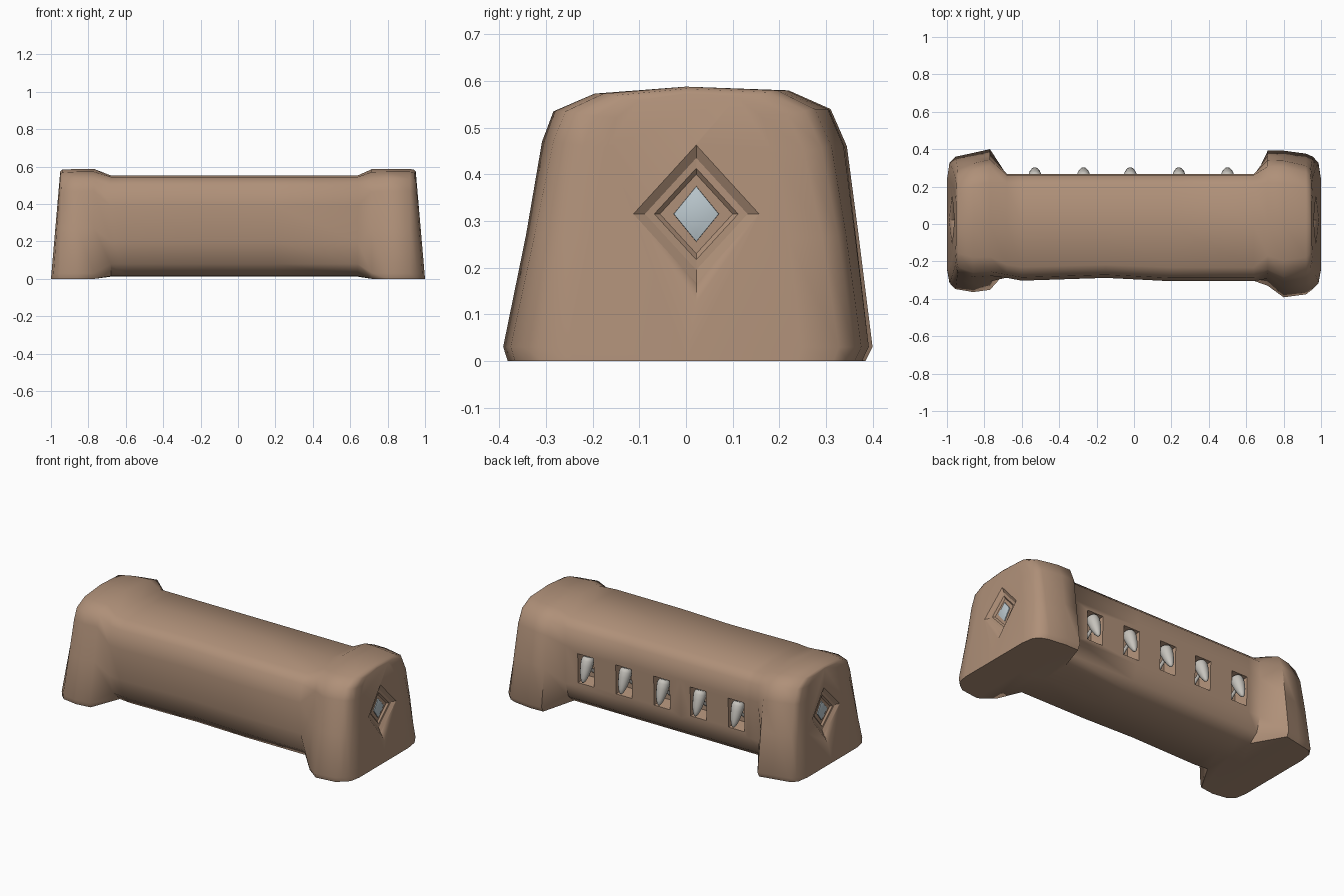
import bpy, bmesh, math
from mathutils import Vector

if "Cube" in bpy.data.objects:
    bpy.data.objects.remove(bpy.data.objects["Cube"])


def material(name, rgb):
    m = bpy.data.materials.new(name)
    m.diffuse_color = (*rgb, 1)
    m.use_nodes = True
    m.node_tree.nodes["Principled BSDF"].inputs["Base Color"].default_value = m.diffuse_color
    return m


CLAY = material("brown_clay", (0.43, 0.28, 0.19))
GEM = material("pale_blue_grey", (0.50, 0.58, 0.62))
BONE = material("light_bone", (0.56, 0.54, 0.50))


def make(name, bm, mat, angle=None):
    bmesh.ops.recalc_face_normals(bm, faces=bm.faces)
    me = bpy.data.meshes.new(name)
    bm.to_mesh(me)
    bm.free()
    ob = bpy.data.objects.new(name, me)
    bpy.context.collection.objects.link(ob)
    me.materials.append(mat)
    if angle:
        smooth(ob, angle)
    return ob


def smooth(ob, angle):
    bpy.ops.object.select_all(action='DESELECT')
    ob.select_set(True)
    bpy.context.view_layer.objects.active = ob
    bpy.ops.object.shade_smooth_by_angle(angle=math.radians(angle))


def loft(rings):
    bm = bmesh.new()
    loops = [[bm.verts.new(p) for p in r] for r in rings]
    n = len(loops[0])
    for a, b in zip(loops, loops[1:]):
        for i in range(n):
            bm.faces.new((a[i], a[(i + 1) % n], b[(i + 1) % n], b[i]))
    bm.faces.new(loops[0])
    bm.faces.new(loops[-1])
    return bm


# Cross-sections (y, z) of the flared ends and of the slimmer middle
END = [(.385, 0), (.4, .03), (.37, .27), (.345, .46), (.31, .54), (.22, .58), (0, .588),
       (-.2, .573), (-.29, .535), (-.315, .47), (-.35, .27), (-.4, .03), (-.39, 0), (0, 0)]
MID = [(.18, .015), (.235, .06), (.262, .15), (.268, .39), (.262, .495), (.21, .543), (0, .553),
       (-.225, .545), (-.28, .5), (-.297, .39), (-.295, .2), (-.26, .08), (-.19, .015), (0, .012)]
# Stations: x, flare amount, back scale, front scale, inward lean, narrowing at the top
STATIONS = [(-1, 1, .62, .62, .05, .2), (-.988, 1, .82, .79, .04, .17), (-.955, 1, .9, .87, .015, .1),
            (-.86, 1, .95, .91, 0, .02), (-.77, 1, 1, .88, 0, 0), (-.68, 0, 1, .97, 0, 0),
            (-.6, 0, 1, 1.02, 0, 0), (-.15, 0, 1, .97, 0, 0), (.2, 0, 1, 1.03, 0, 0),
            (.64, 0, 1, 1.03, 0, 0), (.715, .95, 1, .84, 0, 0), (.8, 1, .98, .98, 0, 0),
            (.92, 1, .94, .94, 0, .06), (.957, 1, .9, .87, .015, .1),
            (.988, 1, .82, .79, .04, .17), (1, 1, .62, .62, .05, .2)]
rings = []
for x, w, back, front, lean, narrow in STATIONS:
    ring = []
    for (ey, ez), (my, mz) in zip(END, MID):
        y, z = my + (ey - my) * w, mz + (ez - mz) * w
        y *= (back if y > 0 else front) * (1 - narrow * (z / .58) ** 2)
        z *= 1 - .5 * lean
        ring.append((x - math.copysign(lean * z / .58, x), y, z))
    rings.append(ring)
body = make("body", loft(rings), CLAY)

# Cutters: five pockets in the back, stepped diamond hollows in the ends
TOOTH_X = (-.53, -.27, -.02, .24, .5)
cutters = []


def rect(x, y, z, hx, hz):
    return [(x + a * hx, y, z + b * hz) for a, b in ((-1, -1), (1, -1), (1, 1), (-1, 1))]


def diamond(x, hy, hz):
    # follows the lean of the end face
    return [(x - math.copysign(.086 * b * hz, x), .022 + a * hy, .315 + b * hz)
            for a, b in ((-1, 0), (0, -1), (1, 0), (0, 1))]


for x in TOOTH_X:
    cutters.append(make("pocket_cutter", loft([rect(x, .18, .27, .042, .075),
                                               rect(x, .29, .27, .058, .095)]), CLAY))
for s in (-1, 1):
    cutters.append(make("diamond_cutter", loft([
        diamond(s * 1.03, .2, .22), diamond(s * .973, .135, .148), diamond(s * .958, .11, .12),
        diamond(s * .956, .09, .098), diamond(s * .945, .078, .085)]), CLAY))
for c in cutters:
    c.hide_render = True
    mod = body.modifiers.new("cut", 'BOOLEAN')
    mod.operation = 'DIFFERENCE'
    mod.solver = 'EXACT'
    mod.object = c
bpy.context.view_layer.update()
cut = bpy.data.meshes.new_from_object(body.evaluated_get(bpy.context.evaluated_depsgraph_get()))
body.modifiers.clear()
body.data = cut
cut.materials.clear()
cut.materials.append(CLAY)
for c in cutters:
    bpy.data.objects.remove(c)
smooth(body, 58)


# Keep the steps of the diamond hollows crisp
def in_hollow(v):
    return abs(v.co.x) > .9 and abs(v.co.y - .022) / .16 + abs(v.co.z - .315) / .175 < 1


for e in cut.edges:
    if all(in_hollow(cut.vertices[i]) for i in e.vertices):
        e.use_edge_sharp = True

# Flat diamond gems on the floors of the end hollows
for s, side in ((-1, "left"), (1, "right")):
    make("gem_" + side, loft([diamond(s * .935, .05, .061), diamond(s * .95, .048, .059),
                              diamond(s * .954, .032, .039)]), GEM, 40)


# Claws hanging down and outward from the pockets, each on a thin stem
def tube(p, q, profile, sides):
    p, q = Vector(p), Vector(q)
    rot = (q - p).to_track_quat('Z', 'Y').to_matrix()
    ring = [Vector((math.cos(a), math.sin(a), 0)) for a in (i * math.tau / sides for i in range(sides))]
    return loft([[p.lerp(q, t) + rot @ (v * r) for v in ring] for t, r in profile])


CLAW = [(0, .024), (.05, .033), (.15, .037), (.35, .035), (.6, .029), (.8, .021), (.94, .012), (1, .004)]
for i, x in enumerate(TOOTH_X):
    make(f"claw_{i + 1}", tube((x, .24, .345), (x, .295, .205), CLAW, 14), BONE, 60)
    make(f"claw_stem_{i + 1}", tube((x, .17, .225), (x, .255, .29), [(0, .01), (1, .01)], 8), BONE, 50)
